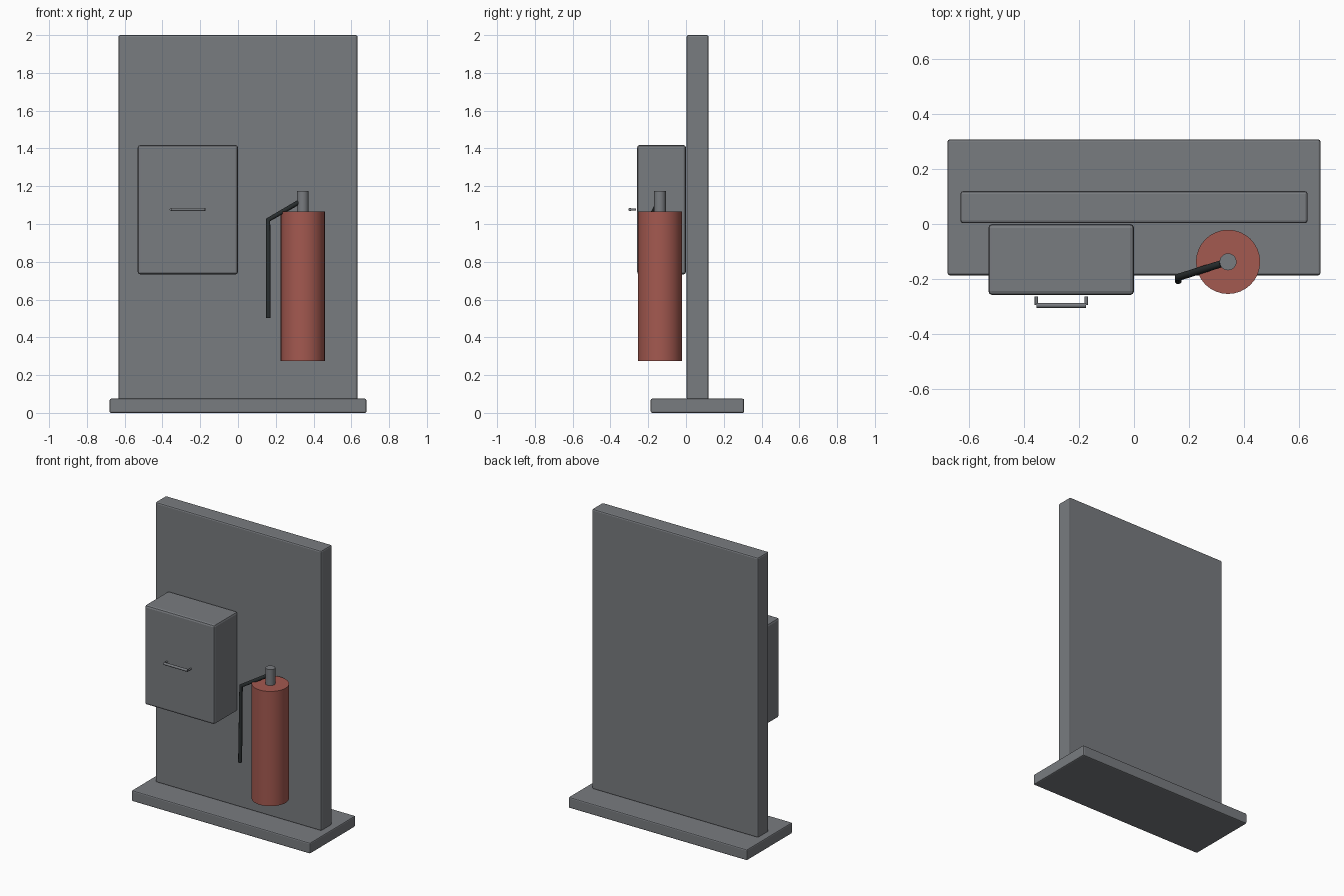
import bpy
import math
from mathutils import Vector

if "Cube" in bpy.data.objects:
    bpy.data.objects.remove(bpy.data.objects["Cube"])


def material(name, rgb):
    m = bpy.data.materials.new(name)
    m.diffuse_color = (*rgb, 1.0)
    m.use_nodes = True
    m.node_tree.nodes["Principled BSDF"].inputs["Base Color"].default_value = m.diffuse_color
    return m


GREY = material("painted grey", (0.19, 0.20, 0.215))
RED = material("faded red", (0.37, 0.10, 0.08))
BLACK = material("black rubber", (0.02, 0.025, 0.026))


def box(name, lo, hi, bevel, mat):
    """Rounded-edge box between two corners."""
    lo, hi = Vector(lo), Vector(hi)
    bpy.ops.mesh.primitive_cube_add(size=1, location=(lo + hi) / 2)
    ob = bpy.context.object
    ob.name = name
    ob.scale = hi - lo
    bpy.ops.object.transform_apply(location=False, rotation=False, scale=True)
    mod = ob.modifiers.new("Soft edges", "BEVEL")
    mod.width = bevel
    mod.segments = 2
    ob.data.materials.append(mat)
    return ob


def rod(name, a, b, radius, mat, sides=12):
    """Capped cylinder running from a to b."""
    a, b = Vector(a), Vector(b)
    d = b - a
    bpy.ops.mesh.primitive_cylinder_add(
        vertices=sides, radius=radius, depth=d.length, location=(a + b) / 2,
        rotation=d.to_track_quat('Z', 'Y').to_euler())
    ob = bpy.context.object
    ob.name = name
    ob.data.materials.append(mat)
    bpy.ops.object.shade_smooth_by_angle(angle=math.radians(35))
    return ob


# Stand: floor plinth and upright panel
box("base_plinth", (-0.68, -0.187, 0), (0.68, 0.308, 0.075), 0.008, GREY)
box("back_panel", (-0.633, 0.003, 0.07), (0.633, 0.12, 2.0), 0.010, GREY)

# Wall cabinet with its pull handle
box("cabinet", (-0.531, -0.259, 0.733), (0.0, 0.0, 1.418), 0.014, GREY)
rod("handle_bar", (-0.355, -0.297, 1.077), (-0.175, -0.297, 1.077), 0.009, GREY)
for side, x in (("left", -0.356), ("right", -0.174)):
    rod("handle_post_" + side, (x, -0.264, 1.077), (x, -0.295, 1.077), 0.006, GREY)

# Extinguisher: tank and valve
TX, TY = 0.343, -0.138
rod("tank", (TX, TY, 0.275), (TX, TY, 1.065), 0.117, RED, 32)
rod("valve", (TX, TY, 1.06), (TX, TY, 1.175), 0.031, GREY, 20)

# Hose: arm leaving the valve, then hanging down
path = [(0.318, -0.145, 1.113), (0.160, -0.195, 1.022), (0.161, -0.207, 0.502)]
curve = bpy.data.curves.new("hose", 'CURVE')
curve.dimensions = '3D'
curve.bevel_depth = 0.013
curve.bevel_resolution = 2
curve.use_fill_caps = True
spline = curve.splines.new('POLY')
spline.points.add(len(path) - 1)
for p, co in zip(spline.points, path):
    p.co = (*co, 1)
hose = bpy.data.objects.new("hose", curve)
bpy.context.collection.objects.link(hose)
curve.materials.append(BLACK)
